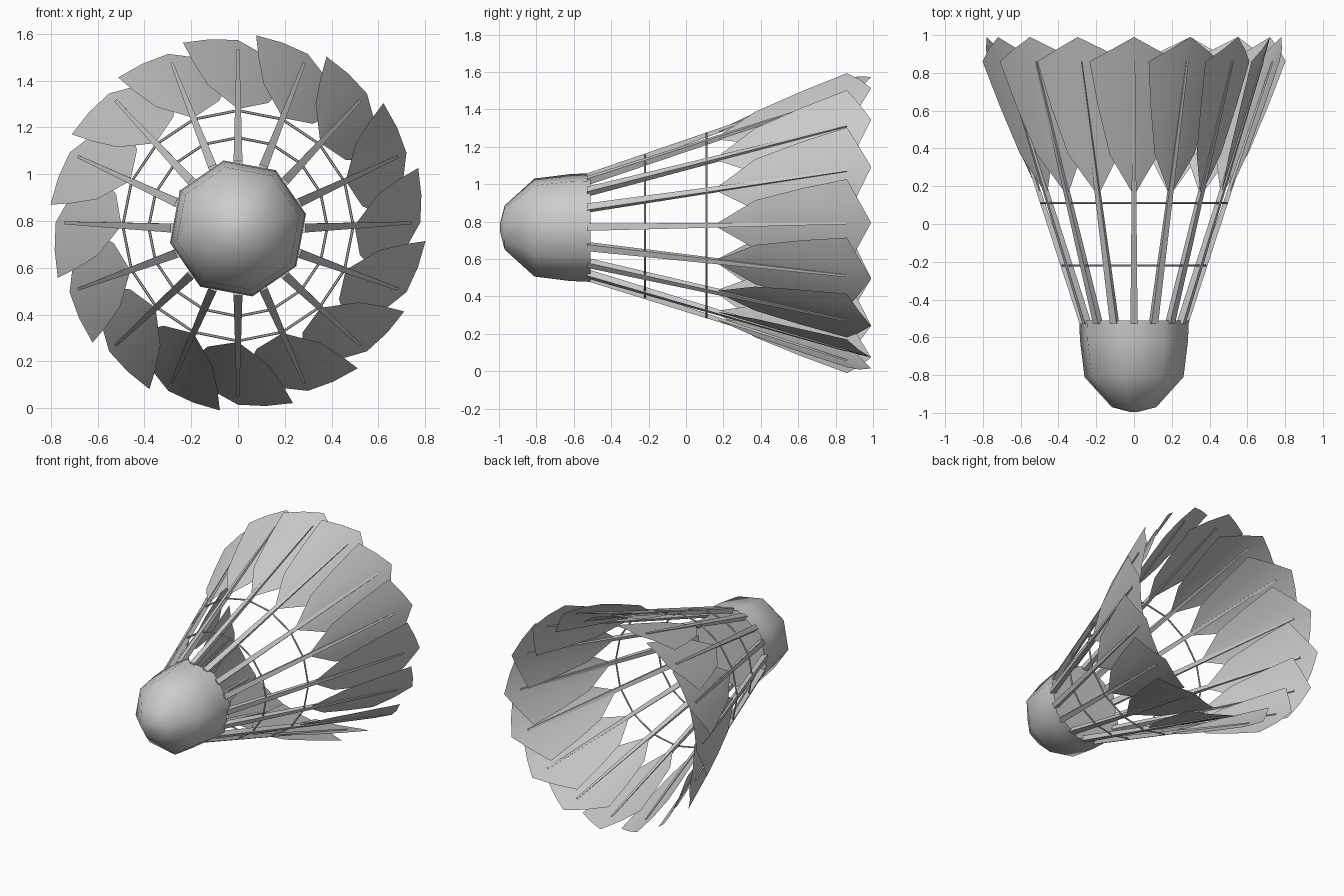
import bpy, bmesh
from math import sin, cos, pi, radians

if "Cube" in bpy.data.objects:
    bpy.data.objects.remove(bpy.data.objects["Cube"])

N = 16                                   # number of feathers


def line_r(y):                           # skirt radius along the axis
    return 0.272 + 0.336 * (y + 0.52)


def centre_z(y):                         # the skirt leans up very slightly
    return 0.778 + 0.016 * y


def place(a, u, r, y):                   # tangent offset u, radius r, at angle a
    return (r * cos(a) + u * sin(a), y, centre_z(y) + r * sin(a) - u * cos(a))


def loft(name, rows, closed=False, caps=False, smooth=None):
    bm = bmesh.new()
    vs = [[bm.verts.new(p) for p in row] for row in rows]
    n = len(rows[0])
    for r0, r1 in zip(vs, vs[1:]):
        for i in range(n if closed else n - 1):
            j = (i + 1) % n
            bm.faces.new((r0[i], r0[j], r1[j], r1[i]))
    if caps:
        bm.faces.new(vs[0])
        bm.faces.new(vs[-1])
    bmesh.ops.remove_doubles(bm, verts=bm.verts, dist=0.0005)
    bmesh.ops.recalc_face_normals(bm, faces=bm.faces)
    me = bpy.data.meshes.new(name)
    bm.to_mesh(me)
    bm.free()
    ob = bpy.data.objects.new(name, me)
    bpy.context.collection.objects.link(ob)
    if smooth:
        bpy.ops.object.select_all(action='DESELECT')
        ob.select_set(True)
        bpy.context.view_layer.objects.active = ob
        bpy.ops.object.shade_smooth_by_angle(angle=radians(smooth))
    return ob


# Rounded eight-sided cork nose
profile = [(-0.995, 0.02), (-0.97, 0.12), (-0.81, 0.268), (-0.62, 0.292), (-0.51, 0.297)]
loft("cork", [[(r * cos(radians(12 + 45 * k)), y, 0.768 + r * sin(radians(12 + 45 * k)))
               for k in range(8)] for y, r in profile], closed=True, caps=True, smooth=60)

# Feather rows: (y, half width, extra length at the middle)
feather_rows = [(0.17, 0.012, 0), (0.37, 0.13, 0), (0.62, 0.19, 0), (0.86, 0.235, 0.13)]

for k in range(N):
    a = pi / 2 + 2 * pi * k / N

    # Tapered square quill
    rows = []
    for y, h in ((-0.53, 0.019), (0.86, 0.006)):
        rows.append([place(a, u, line_r(y) + d, y)
                     for u, d in ((-h, -h), (h, -h), (h, h), (-h, h))])
    loft(f"quill_{k + 1}", rows, closed=True, caps=True)

    # Curved vane, twisted so that each overlaps the next
    rows = []
    for y0, w, tip in feather_rows:
        row = []
        for t in (-1, -0.5, 0, 0.5, 1):
            u, y = w * t, y0 + tip * (1 - abs(t))
            row.append(place(a, u, line_r(y) - 0.3 * u - 0.65 * u * u, y))
        rows.append(row)
    loft(f"feather_{k + 1}", rows, smooth=30)

# Two thread rings tied around the quills
for name, y in (("front_thread", -0.22), ("rear_thread", 0.11)):
    bpy.ops.mesh.primitive_torus_add(major_radius=line_r(y) + 0.009, minor_radius=0.006,
                                     major_segments=N, minor_segments=6,
                                     location=(0, y, centre_z(y)), rotation=(pi / 2, 0, 0))
    bpy.context.object.name = name
